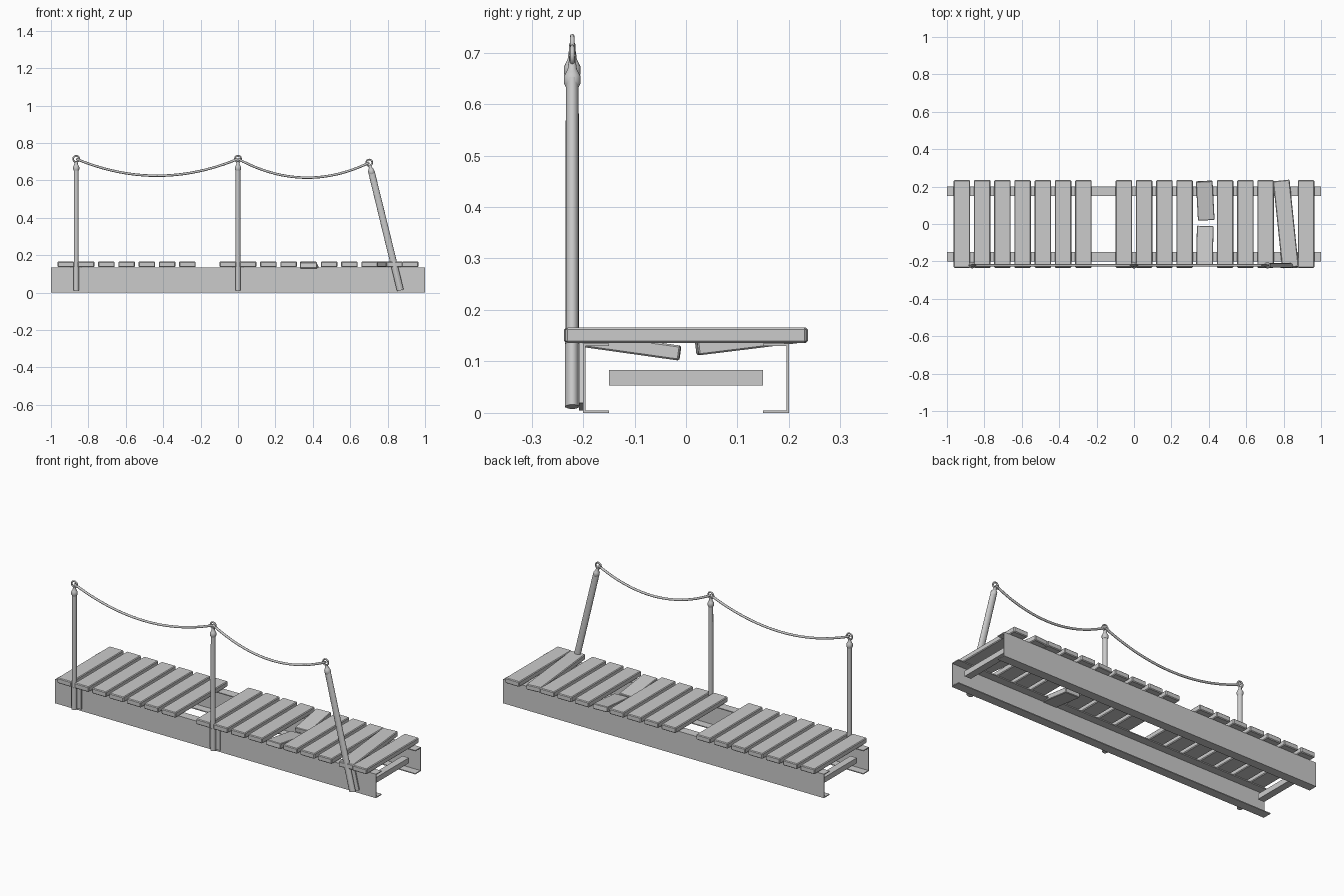
import bpy, bmesh
from math import radians, sin, cos
from mathutils import Matrix, Vector

if "Cube" in bpy.data.objects:
    bpy.data.objects.remove(bpy.data.objects["Cube"])


def add_mesh(name, bm, mat=None, smooth=False):
    if mat:
        bm.transform(mat)
    bmesh.ops.recalc_face_normals(bm, faces=bm.faces)
    me = bpy.data.meshes.new(name)
    bm.to_mesh(me)
    bm.free()
    ob = bpy.data.objects.new(name, me)
    bpy.context.collection.objects.link(ob)
    if smooth:
        bpy.ops.object.select_all(action='DESELECT')
        bpy.context.view_layer.objects.active = ob
        ob.select_set(True)
        bpy.ops.object.shade_smooth_by_angle(angle=radians(35))
    return ob


def box(name, loc, size, rot=(0, 0, 0), bevel=0.0, mat=None):
    bm = bmesh.new()
    bmesh.ops.create_cube(bm, size=1, matrix=Matrix.Diagonal((*size, 1)))
    if bevel:
        bmesh.ops.bevel(bm, geom=bm.edges[:], offset=bevel, segments=1, affect='EDGES')
    r = Matrix.Rotation(rot[2], 4, 'Z') @ Matrix.Rotation(rot[1], 4, 'Y') @ Matrix.Rotation(rot[0], 4, 'X')
    m = Matrix.Translation(loc) @ r
    return add_mesh(name, bm, mat @ m if mat else m)


def lathe(name, profile, mat, n=16):
    # revolve (radius, z) pairs about z
    bm = bmesh.new()
    vs = [bm.verts.new((r, 0, z)) for r, z in profile]
    es = [bm.edges.new(p) for p in zip(vs, vs[1:])]
    bmesh.ops.spin(bm, geom=vs + es, cent=(0, 0, 0), axis=(0, 0, 1), angle=radians(360), steps=n)
    bmesh.ops.remove_doubles(bm, verts=bm.verts, dist=1e-5)
    return add_mesh(name, bm, mat, True)


def tube(name, pts, radius, cyclic=False):
    cu = bpy.data.curves.new(name, 'CURVE')
    cu.dimensions = '3D'
    cu.bevel_depth = radius
    cu.bevel_resolution = 2
    cu.use_fill_caps = not cyclic
    sp = cu.splines.new('POLY')
    sp.points.add(len(pts) - 1)
    for p, co in zip(sp.points, pts):
        p.co = (*co, 1)
    sp.use_cyclic_u = cyclic
    sp.use_smooth = True
    ob = bpy.data.objects.new(name, cu)
    bpy.context.collection.objects.link(ob)


# side rails: C-channels opening inward
prof = [(.2, 0), (.2, .135), (.15, .135), (.15, .13), (.195, .13), (.195, .005), (.15, .005), (.15, 0)]
for side in (-1, 1):
    bm = bmesh.new()
    f = bm.faces.new([bm.verts.new((-1, side * y, z)) for y, z in prof])
    ext = bmesh.ops.extrude_face_region(bm, geom=[f])
    bmesh.ops.translate(bm, vec=(2, 0, 0), verts=[v for v in ext['geom'] if isinstance(v, bmesh.types.BMVert)])
    bm.faces.new([v for v in f.verts]) if not f.is_valid else None
    add_mesh('side_rail', bm)

# cross beams near both ends
for x in (-.94, .94):
    box('cross_beam', (x, 0, .068), (.04, .3, .03))

# deck planks: one missing, one snapped, one skewed
for i in range(18):
    x = -.92 + i * 1.84 / 17
    if i == 7:
        continue
    if i == 12:
        box('broken_plank_front', (x, -.118, .131), (.089, .215, .029), (radians(-8), 0, radians(-1)), .003)
        box('broken_plank_back', (x + .002, .125, .139), (.089, .21, .029), (radians(7), 0, radians(3)), .003)
        continue
    skew = radians(6) if i == 16 else 0
    box('plank', (x, 0, .151), (.089, .468, .03), (0, 0, skew), .004)

# posts with bracket, collar, cap and rope ring; the last one leans and is flattened
H = .703
Y = -.221
tops = []
for x, tilt, wide in ((-.865, 0, 1), (0, 0, 1), (.868, -13.7, 1.4)):
    base = Matrix.Translation((x, Y, .012)) @ Matrix.Rotation(radians(tilt), 4, 'Y')
    flat = base @ Matrix.Diagonal((wide, 1, 1, 1))
    lathe('post', [(0, 0), (.013, 0), (.013, .3), (.0125, .655), (0, .655)], flat)
    lathe('post_sleeve', [(0, 0), (.0145, 0), (.0145, .125), (0, .125)], base)
    lathe('post_cap', [(0, .64), (.013, .64), (.0165, .647), (.0165, .66), (.013, .667),
                       (.009, .675), (.007, .69), (0, .692)], base)
    box('post_bracket', (0, .017, .0625), (.064, .007, .125), mat=base)
    c = base @ Vector((0, 0, H))
    tops.append(c)
    tube('rope_ring', [(c.x + .0165 * cos(a), c.y, c.z + .0165 * sin(a))
                       for a in (radians(18 * k) for k in range(20))], .0045, True)

# sagging ropes between the rings
for a, b in zip(tops, tops[1:]):
    pts = []
    for k in range(25):
        t = k / 24
        p = a.lerp(b, t)
        p.z -= 4 * .09 * t * (1 - t)
        pts.append(p)
    tube('rope', pts, .0065)
